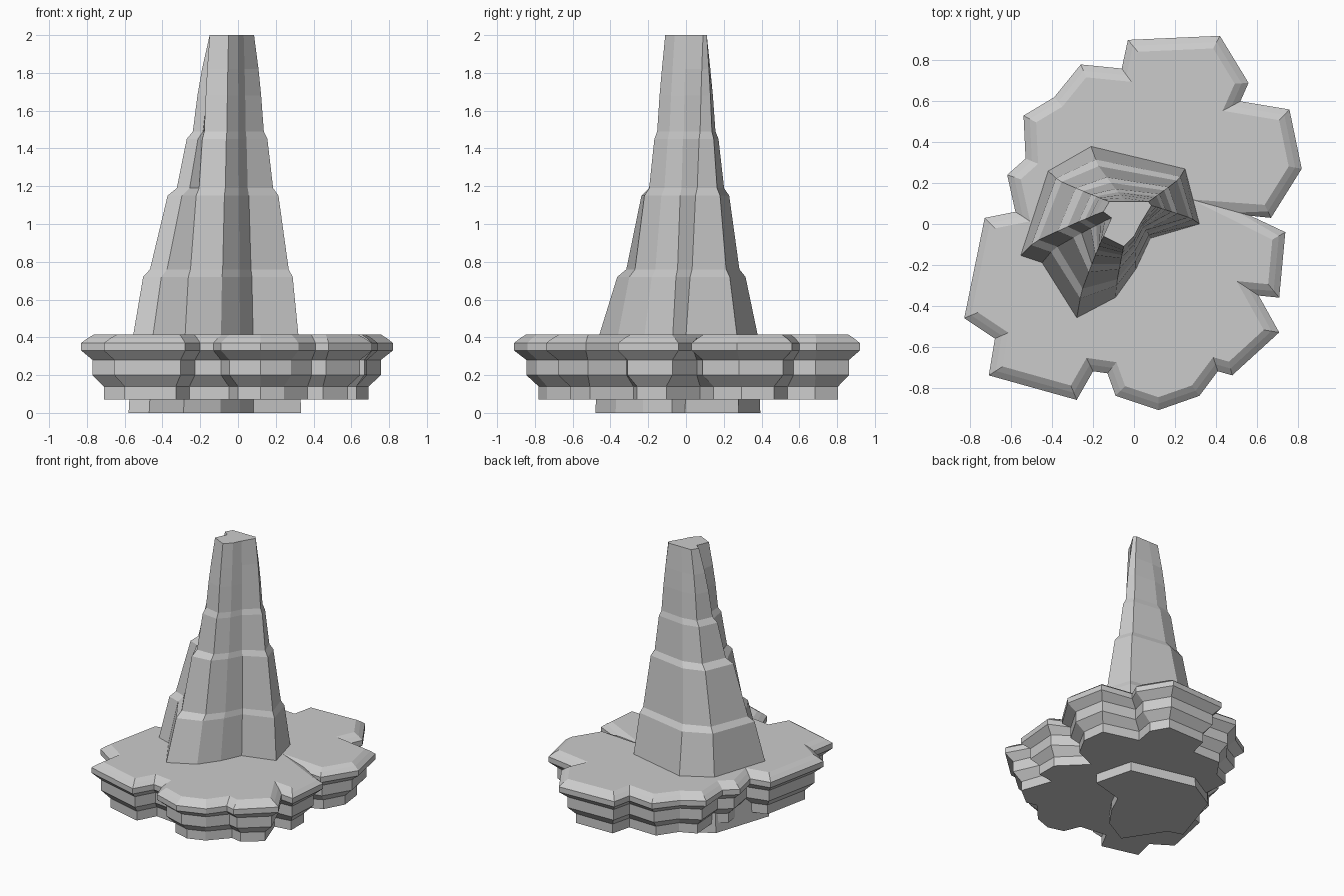
import bpy
import bmesh
from mathutils import Vector

cube = bpy.data.objects.get("Cube")
if cube:
    bpy.data.objects.remove(cube, do_unlink=True)

# One plain grey stone colour
stone = bpy.data.materials.new("grey_stone")
stone.use_nodes = True
colour = (0.6, 0.6, 0.6, 1.0)
stone.diffuse_color = colour
stone.node_tree.nodes["Principled BSDF"].inputs["Base Color"].default_value = colour


def inset_outline(points, distance, max_mitre):
    """Move each corner of a clockwise outline inward along its mitre."""
    result = []
    for i, point in enumerate(points):
        before = (point - points[i - 1]).normalized()
        after = (points[(i + 1) % len(points)] - point).normalized()
        normal_a = Vector((before.y, -before.x))
        normal_b = Vector((after.y, -after.x))
        direction = (normal_a + normal_b).normalized()
        mitre = min(max_mitre, 1 / max(direction.dot(normal_a), 0.05))
        result.append(point + direction * distance * mitre)
    return result


def loft(name, rings):
    """Skin a stack of (height, outline) rings and cap both ends."""
    bm = bmesh.new()
    loops = [[bm.verts.new((p.x, p.y, z)) for p in outline] for z, outline in rings]
    count = len(loops[0])
    for low, high in zip(loops, loops[1:]):
        for i in range(count):
            j = (i + 1) % count
            bm.faces.new((low[i], low[j], high[j], high[i]))
    bm.faces.new(loops[0])
    bm.faces.new(loops[-1])
    bmesh.ops.recalc_face_normals(bm, faces=bm.faces[:])
    mesh = bpy.data.meshes.new(name)
    bm.to_mesh(mesh)
    bm.free()
    mesh.materials.append(stone)
    obj = bpy.data.objects.new(name, mesh)
    bpy.context.collection.objects.link(obj)
    return obj


# Lobed rock platform, clockwise from the back
platform_outline = [Vector(p) for p in (
    (-.03, .9), (.42, .92), (.56, .69), (.52, .6), (.76, .56), (.82, .27),
    (.67, .03), (.57, .04), (.74, -.04), (.71, -.36), (.61, -.35), (.71, -.53),
    (.48, -.74), (.41, -.72), (.32, -.84), (.12, -.91), (-.09, -.84),
    (-.13, -.73), (-.2, -.72), (-.28, -.86), (-.71, -.74), (-.68, -.56),
    (-.83, -.46), (-.73, .03), (-.58, .06), (-.62, .24), (-.53, .32),
    (-.54, .53), (-.39, .62), (-.26, .78), (-.06, .76))]

# Stepped tiers: height, inset, mitre limit
platform_tiers = (
    (.07, .13, 1), (.14, .13, 1), (.2, .065, 1), (.28, .065, 1),
    (.33, 0, 1), (.37, 0, 1), (.395, .03, 2), (.415, .06, 5))
loft("rock_platform", [(z, inset_outline(platform_outline, d, m))
                       for z, d, m in platform_tiers])

# Spire cross-sections: each corner at the foot and at the summit
spire_corners = [(Vector(foot), Vector(summit)) for foot, summit in (
    ((-.21, .38), (-.04, .11)), ((.25, .27), (.07, .11)),
    ((.32, 0), (.085, .09)), ((.08, -.07), (.03, 0)),
    ((.01, -.22), (0, -.06)), ((-.09, -.36), (-.05, -.11)),
    ((-.28, -.46), (-.15, -.06)), ((-.45, -.19), (-.11, .03)),
    ((-.555, -.155), (-.15, .06)), ((-.42, .26), (-.12, .11)))]

# Ledges: height, taper across x, taper across y
spire_ledges = (
    (0, -.06, -.05), (.41, 0, 0), (.72, .13, .24), (.76, .22, .36),
    (1.15, .45, .56), (1.19, .57, .66), (1.45, .7, .77), (1.49, .78, .83),
    (1.68, .84, .88), (1.82, .9, .93), (2, 1, 1))
loft("rock_spire", [
    (z, [Vector((a.x + (b.x - a.x) * tx, a.y + (b.y - a.y) * ty))
         for a, b in spire_corners])
    for z, tx, ty in spire_ledges])
